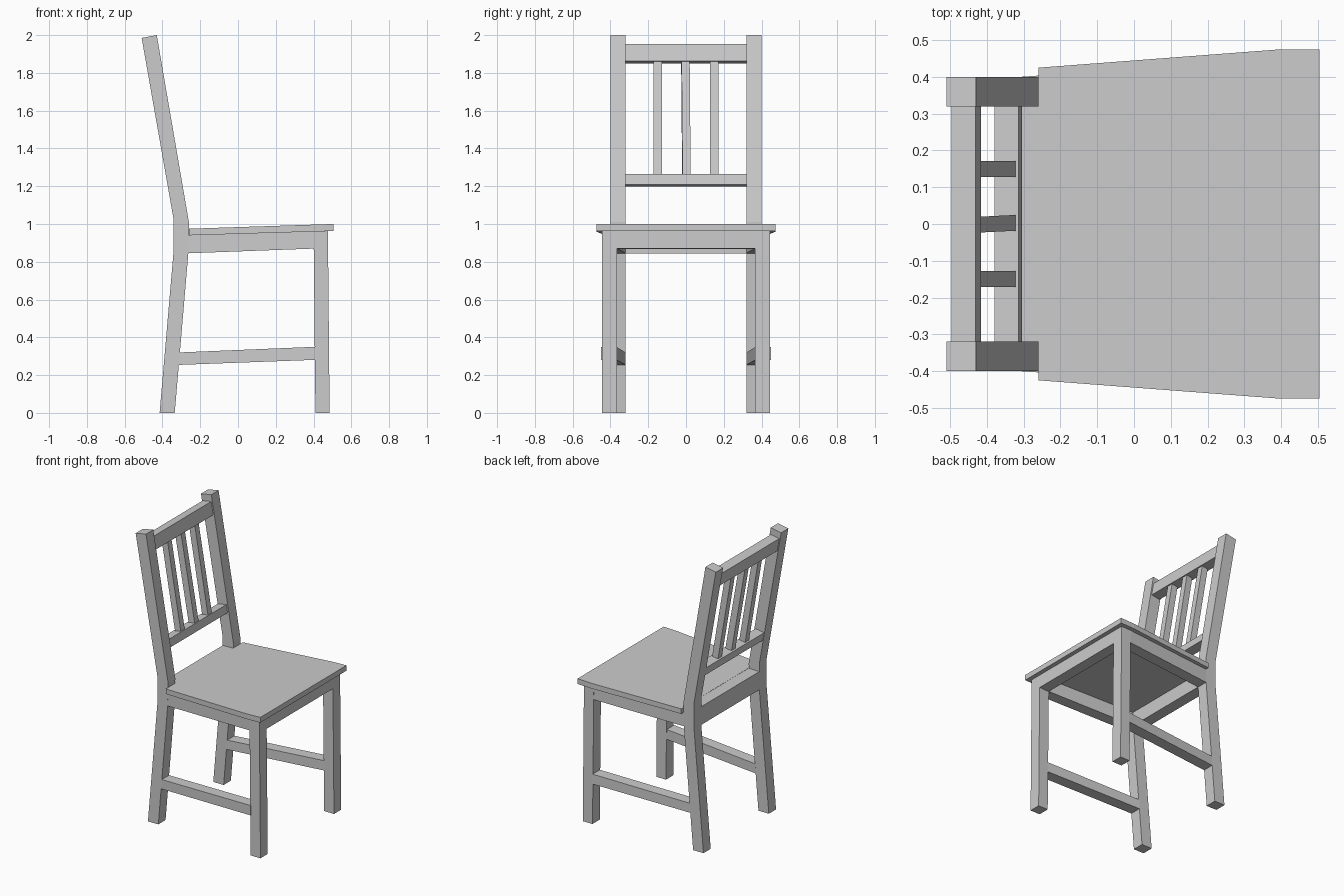
import bpy, bmesh

if "Cube" in bpy.data.objects:
    bpy.data.objects.remove(bpy.data.objects["Cube"])


def finish(name, bm, mirror):
    bmesh.ops.recalc_face_normals(bm, faces=bm.faces)
    mesh = bpy.data.meshes.new(name)
    bm.to_mesh(mesh)
    bm.free()
    ob = bpy.data.objects.new(name, mesh)
    bpy.context.collection.objects.link(ob)
    if mirror:
        mod = ob.modifiers.new("Mirror", 'MIRROR')
        mod.use_axis = (False, True, False)
        mod.use_mirror_merge = False
    return ob


def prism(name, profile, y0, y1, mirror=False, splay=0.0, x0=-0.26):
    """Extrude an xz profile from y0 to y1; splay slides y outward along x."""
    bm = bmesh.new()
    rings = [[bm.verts.new((x, y + splay * (x - x0), z)) for x, z in profile]
             for y in (y0, y1)]
    bm.faces.new(rings[0])
    bm.faces.new(rings[1])
    n = len(profile)
    for i in range(n):
        j = (i + 1) % n
        bm.faces.new((rings[0][i], rings[0][j], rings[1][j], rings[1][i]))
    return finish(name, bm, mirror)


def slab(name, outline, top, bottom):
    """Extrude an xy outline between two sloping heights."""
    bm = bmesh.new()
    rings = [[bm.verts.new((x, y, h(x))) for x, y in outline] for h in (bottom, top)]
    bm.faces.new(rings[0])
    bm.faces.new(rings[1])
    n = len(outline)
    for i in range(n):
        j = (i + 1) % n
        bm.faces.new((rings[0][i], rings[0][j], rings[1][j], rings[1][i]))
    return finish(name, bm, False)


SPLAY = 0.045 / 0.665   # side rails widen toward the front legs
LEAN = -0.17            # x shift of the backrest per unit of height


def back_x(z):
    return -0.303 + LEAN * (z - 1.2)


def back_rail(name, z0, z1):
    # front edges sit higher than rear edges because the rail leans back
    t, d = 0.065, 0.011
    prism(name, [(back_x(z0), z0), (back_x(z1), z1),
                 (back_x(z1) - t, z1 - d), (back_x(z0) - t, z0 - d)], -0.33, 0.33)


# Bent rear legs that continue up as back posts
prism("rear_leg", [(-0.335, 0), (-0.263, 0.845), (-0.26, 1.01), (-0.43, 2.0),
                   (-0.51, 1.985), (-0.342, 1.03), (-0.342, 0.845), (-0.415, 0)],
      0.32, 0.40, mirror=True)

# Front legs
prism("front_leg", [(0.41, 0), (0.485, 0), (0.476, 0.962), (0.40, 0.96)],
      0.365, 0.445, mirror=True)

# Seat board, wider and slightly higher at the front
slab("seat", [(-0.26, -0.425), (0.40, -0.475), (0.505, -0.475),
              (0.505, 0.475), (0.40, 0.475), (-0.26, 0.425)],
     lambda x: 0.975 + 0.025 * (x + 0.26) / 0.765,
     lambda x: 0.94 + 0.023 * (x + 0.26) / 0.765)

# Aprons under the seat
prism("side_apron", [(-0.265, 0.845), (0.405, 0.87), (0.405, 0.961), (-0.265, 0.942)],
      0.32, 0.40, mirror=True, splay=SPLAY)
prism("front_apron", [(0.402, 0.868), (0.477, 0.871), (0.476, 0.963), (0.401, 0.96)],
      -0.37, 0.37)
prism("rear_apron", [(-0.342, 0.845), (-0.262, 0.845), (-0.258, 0.974), (-0.342, 0.972)],
      -0.325, 0.325)

# Side stretchers between the legs
prism("side_stretcher", [(-0.318, 0.254), (0.412, 0.281), (0.412, 0.35), (-0.312, 0.32)],
      0.32, 0.40, mirror=True, splay=SPLAY, x0=-0.31)

# Backrest rails and slats
back_rail("lower_back_rail", 1.209, 1.264)
back_rail("top_back_rail", 1.862, 1.952)
zb, zt = 1.25, 1.87
slat = [(back_x(zb) - 0.008, zb), (back_x(zt) - 0.008, zt),
        (back_x(zt) - 0.053, zt - 0.007), (back_x(zb) - 0.053, zb - 0.007)]
prism("side_slat", slat, 0.128, 0.171, mirror=True)
prism("middle_slat", slat, -0.018, 0.025, splay=0.05, x0=-0.315)
